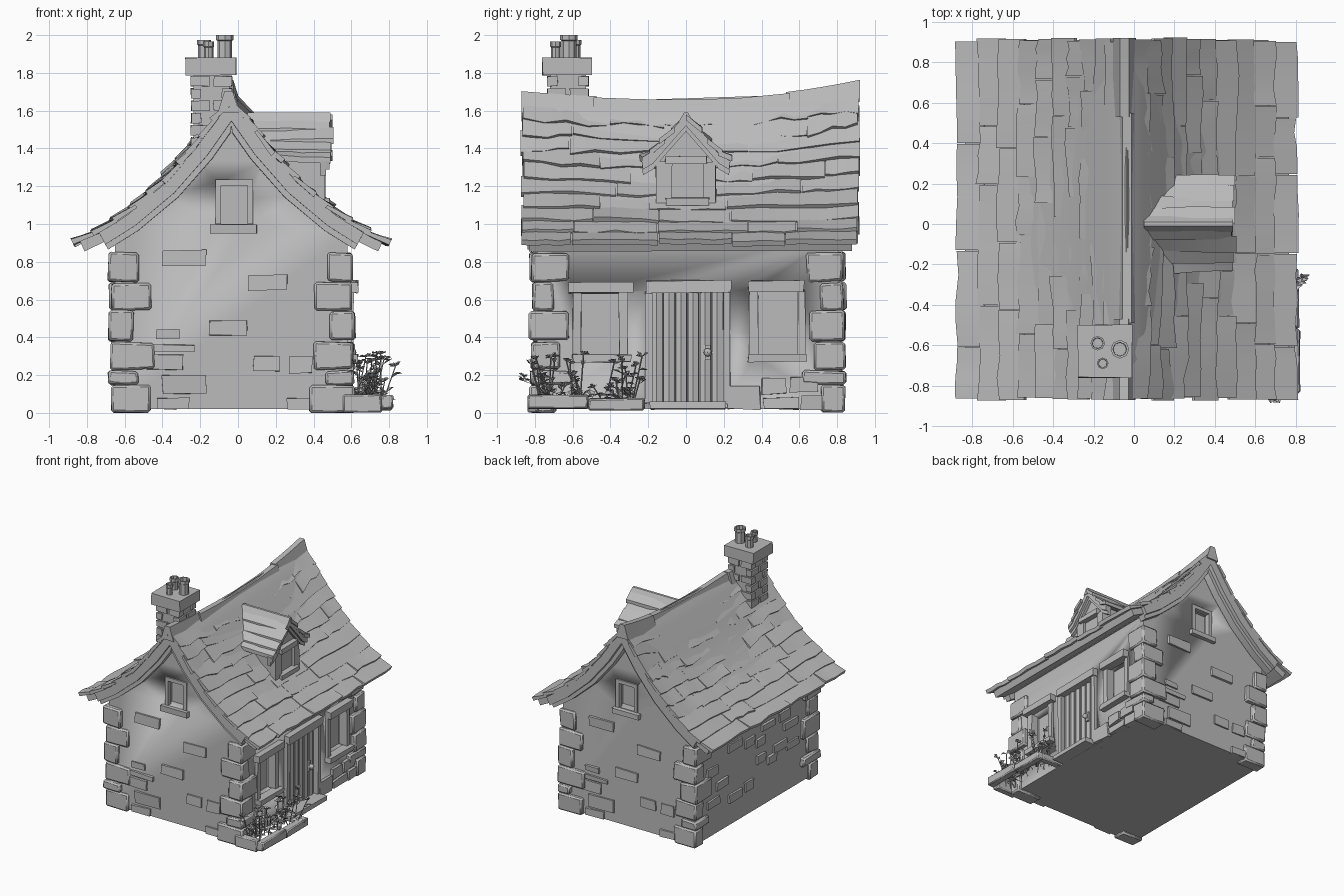
import bpy, bmesh, math, random
from mathutils import Vector, Matrix

if "Cube" in bpy.data.objects:
    bpy.data.objects.remove(bpy.data.objects["Cube"])

random.seed(4)
R = random.uniform
CX = -0.035                                   # ridge line
ROOF = [(0, 1.60), (.08, 1.52), (.18, 1.385), (.35, 1.20), (.55, 1.04), (.70, .95), (.83, .89)]

grey = bpy.data.materials.new("stone_grey")
grey.diffuse_color = (0.5, 0.5, 0.5, 1)
grey.use_nodes = True
grey.node_tree.nodes["Principled BSDF"].inputs["Base Color"].default_value = grey.diffuse_color


def make(name, bm, angle=35, bevel=0):
    bmesh.ops.recalc_face_normals(bm, faces=bm.faces)
    me = bpy.data.meshes.new(name)
    bm.to_mesh(me)
    bm.free()
    me.materials.append(grey)
    ob = bpy.data.objects.new(name, me)
    bpy.context.collection.objects.link(ob)
    for o in bpy.context.selected_objects:
        o.select_set(False)
    ob.select_set(True)
    bpy.context.view_layer.objects.active = ob
    if bevel:
        m = ob.modifiers.new("bevel", 'BEVEL')
        m.width, m.segments = bevel, 1
    bpy.ops.object.shade_smooth_by_angle(angle=math.radians(angle))
    return ob


def loft(bm, rings, caps=True):
    """Skin a list of closed rings."""
    vs = [[bm.verts.new(p) for p in r] for r in rings]
    n = len(vs[0])
    for a, b in zip(vs, vs[1:]):
        for i in range(n):
            bm.faces.new((a[i], a[(i + 1) % n], b[(i + 1) % n], b[i]))
    if caps:
        bm.faces.new(vs[0][::-1])
        bm.faces.new(vs[-1])


def box(bm, x0, x1, y0, y1, z0, z1, j=0):
    q = lambda x, y, z: (x + R(-j, j), y + R(-j, j), max(0, z + R(-j, j)))
    loft(bm, [[q(x0, y0, z), q(x1, y0, z), q(x1, y1, z), q(x0, y1, z)] for z in (z0, z1)])


def interp(pts, d):
    for (a, za), (b, zb) in zip(pts, pts[1:]):
        if d <= b:
            break
    return za + (zb - za) * (d - a) / (b - a)


def roof_pt(s, d, y, lift=0):
    """Point on the sagging roof, lifted along its slope normal."""
    z = interp(ROOF, d)
    t = Vector((.06, interp(ROOF, d + .03) - interp(ROOF, max(d - .03, 0)))).normalized()
    sag = (.05 if y < 0 else .115) * y * y * max(0, (z - .88) / .72)
    return (CX + s * max(0, d - t.y * lift), y, z + sag + t.x * lift)


# walls: one gabled prism with window and door recesses cut in
ds = [.615, .5, .35, .18, .08]
gable = [(-.65, .02), (.58, .02)] + [(CX + d, interp(ROOF, d) - .05) for d in ds] + [(CX, 1.54)] \
    + [(CX - d, interp(ROOF, d) - .05) for d in ds[::-1]]
bm = bmesh.new()
loft(bm, [[(x, y, z) for x, z in gable] for y in (-.79, .81)])
walls = make("walls", bm)
bm = bmesh.new()
for y0, y1, z0, z1 in ((-.57, -.34, .30, .63), (.36, .61, .30, .65), (-.19, .20, .03, .65)):
    box(bm, .51, .7, y0, y1, z0, z1)
for y0, y1 in ((-.9, -.72), (.74, .9)):
    box(bm, -.11, .07, y0, y1, 1.0, 1.22)
cutter = make("recess_cutter", bm)
m = walls.modifiers.new("recess", 'BOOLEAN')
m.object, m.solver = cutter, 'EXACT'
bpy.context.view_layer.objects.active = walls
bpy.ops.object.modifier_apply(modifier="recess")
bpy.data.objects.remove(cutter)

# corner stones, alternating long and short
bm = bmesh.new()
for cx, sx in ((-.65, -1), (.58, 1)):
    for cy, sy in ((-.79, -1), (.81, 1)):
        z = 0
        for i, h in enumerate((.15, .08, .15, .165, .15, .16)):
            lx, ly = ((.19, .10), (.10, .17))[i % 2]
            lx, ly, o = lx + R(-.02, .03), ly + R(-.02, .03), R(.018, .04)
            xs, ys = sorted((cx + sx * o, cx - sx * lx)), sorted((cy + sy * o, cy - sy * ly))
            box(bm, *xs, *ys, z, z + h - .006, .006)
            z += h
make("corner_stones", bm, 30, .012)

# scattered wall stones, standing slightly proud
bm = bmesh.new()
for x0, x1, z0, z1 in ((-.40, -.17, .78, .86), (.05, .26, .65, .73), (-.15, .05, .41, .49),
                       (-.43, -.31, .39, .44), (-.48, -.23, .325, .36), (-.50, -.29, .23, .31),
                       (-.40, -.17, .10, .20), (.08, .22, .22, .30), (.27, .39, .21, .30),
                       (-.43, -.26, .02, .08), (.26, .40, .02, .08)):
    box(bm, x0, x1, -.805, -.77, z0, z1, .005)
    box(bm, -.07 - x1, -.07 - x0, .79, .825, z0, z1, .005)
for y0, y1, z0, z1 in ((.22, .39, .02, .14), (.40, .53, .10, .18), (.55, .70, .11, .19),
                       (.41, .60, .02, .08), (.61, .72, .02, .09), (.68, .78, .40, .48)):
    box(bm, .55, .605, y0, y1, z0, z1, .006)
for k in range(16):
    y, z = -.57 + .155 * (k % 8) + R(-.03, .03), (.12 if k < 8 else .5) + R(0, .28)
    box(bm, -.668, -.62, y, y + R(.1, .2), z, z + R(.05, .08), .005)
make("wall_stones", bm)

# roof core and the two gable trim boards
bm = bmesh.new()
prof = [0, .04, .08, .18, .26, .35, .45, .55, .63, .70, .80]
for s in (-1, 1):
    for y0, y1, top, bot, end in ((-.83, .88, .005, -.055, 11), (-.86, -.80, .0, -.07, 10),
                                  (-.84, -.79, -.05, -.10, 10), (.85, .91, .0, -.07, 10),
                                  (.82, .88, -.05, -.10, 10)):
        loft(bm, [[roof_pt(s, d, y0, top), roof_pt(s, d, y1, top),
                   roof_pt(s, d, y1, bot), roof_pt(s, d, y0, bot)] for d in prof[:end]])
make("roof_core_and_trim", bm)

# overlapping crooked roof planks
bm = bmesh.new()
edges = [.83, .72, .62, .52, .43, .345, .27, .205, .145, .09, .03]
for s in (-1, 1):
    for lo, hi in zip(edges, edges[1:]):
        y = -.865 + R(-.01, .01)
        while y < .9:
            end = y + R(.25, .6)
            if end > .75:
                end = .915 + R(-.01, .012)
            rings, n = [], 4
            up, tilt = R(.022, .038), R(-.018, .018)
            for k in range(n + 1):
                yy = y + (end - y - .004) * k / n
                d = min(.835, lo + R(-.008, .012) + tilt * (k / n - .5))
                u = up + R(-.007, .007)
                h = max(0, hi - .02)
                rings.append([roof_pt(s, d, yy, u), roof_pt(s, h, yy, .014),
                              roof_pt(s, h, yy, -.004), roof_pt(s, d, yy, u - .03)])
            loft(bm, rings)
            y = end
make("roof_planks", bm, 40)

# ridge caps
bm = bmesh.new()
for y0, y1, w, dx, up in ((-.87, -.47, .058, -.015, .065), (-.49, .55, .055, 0, .058), (.53, .92, .058, -.012, .066)):
    rings = []
    for k in range(5):
        y = y0 + (y1 - y0) * k / 4
        x, _, z = roof_pt(1, 0, y)
        x += dx
        rings.append([(x - w, y, z - .05), (x - .022, y, z + up), (x + .022, y, z + up), (x + w, y, z - .05)])
    loft(bm, rings)
make("ridge_caps", bm)

# chimney shaft, cap and proud bricks
bm = bmesh.new()
box(bm, -.235, -.045, -.72, -.53, 1.2, 1.8)
box(bm, -.277, -.01, -.76, -.50, 1.79, 1.88, .003)
for cx, sx in ((-.235, -1), (-.045, 1)):
    for cy, sy in ((-.72, -1), (-.53, 1)):
        for i in range(7):
            lx, ly = ((.085, .04), (.04, .085))[i % 2]
            z = 1.34 + i * .065
            box(bm, *sorted((cx + sx * .014, cx - sx * lx)), *sorted((cy + sy * .014, cy - sy * ly)), z, z + .052, .003)
make("chimney", bm)

# hollow chimney pots
bm = bmesh.new()
for px, py, r, top in ((-.18, -.59, .036, 1.975), (-.07, -.62, .046, 2.0), (-.155, -.69, .029, 1.965)):
    loft(bm, [[(px + q * math.cos(a * math.pi / 4), py + q * math.sin(a * math.pi / 4), z) for a in range(8)]
              for q, z in ((r * .85, 1.87), (r * .85, top - .03), (r, top - .025), (r, top),
                           (r * .75, top), (r * .7, 1.9))])
make("chimney_pots", bm)

# dormer: gabled box, crooked planks, trim, window frame
DORM = [(0, 1.565), (.10, 1.455), (.18, 1.365), (.25, 1.325)]
bm = bmesh.new()
loft(bm, [[(x, -.155, 1.06), (x, .155, 1.06), (x, .155, 1.38), (x, 0, 1.53), (x, -.155, 1.38)] for x in (.06, .44)])
for y0, y1, z0, z1 in ((-.16, -.075, 1.10, 1.33), (.09, .16, 1.10, 1.33)):
    box(bm, .41, .462, y0, y1, z0, z1, .003)
box(bm, .41, .485, -.11, .11, 1.32, 1.36, .004)
box(bm, .41, .485, -.11, .12, 1.10, 1.14, .004)
make("dormer_walls", bm)
bm = bmesh.new()
for s in (-1, 1):
    for lo, hi in ((.24, .17), (.19, .115), (.135, .06), (.08, 0)):
        zl, zh = interp(DORM, lo), interp(DORM, hi)
        x0, x1 = .0 + lo * .75, .495 + R(-.012, .015)
        a, b, c = R(-.008, .008), R(-.008, .008), R(-.008, .008)
        loft(bm, [[(x, s * (lo + j), zl + .03 + j), (x, s * hi, zh + .015), (x, s * hi, zh - .015), (x, s * (lo + j), zl + j)]
                  for x, j in ((x0, a), (x0 * .5 + x1 * .5, b), (x1, c))])
    for x0, x1, t in ((.455, .485, .045), (.435, .465, .075)):
        loft(bm, [[(x0, s * d, z), (x1, s * d, z), (x1, s * d * .97, z - t), (x0, s * d * .97, z - t)] for d, z in DORM[:3] + [(.235, 1.333)]])
loft(bm, [[(x, -.04, 1.54), (x, -.01, 1.59), (x, .01, 1.59), (x, .04, 1.54)] for x in (.05, .49)])
make("dormer_roof", bm)

# front door planks and handle
bm = bmesh.new()
for k in range(6):
    y, o = -.185 + k * .064, R(0, .012)
    loft(bm, [[(.52, y, z), (.565 + o, y + .003, z), (.575 + o, y + .03, z), (.565 + o, y + .06, z), (.52, y + .061, z)]
              for z in (.05, .25, .45, .64)])
bmesh.ops.create_uvsphere(bm, u_segments=8, v_segments=6, radius=.022, matrix=Matrix.Translation((.605, .115, .32)))
box(bm, .57, .59, .10, .13, .28, .36)
make("door", bm)

# timber and stone surrounds of door and windows
bm = bmesh.new()
for b in ((.56, .63, -.21, .24, .635, .70), (.54, .61, .195, .235, .05, .64), (.54, .61, -.215, -.18, .05, .64),
          (.50, .68, -.19, .21, .02, .06),
          (.56, .635, -.62, -.28, .635, .69), (.56, .635, -.60, -.29, .27, .31),
          (.53, .60, -.60, -.555, .31, .64), (.53, .60, -.355, -.31, .31, .64),
          (.56, .635, .33, .625, .64, .70), (.56, .635, .33, .64, .27, .31),
          (.53, .60, .335, .38, .31, .65), (.53, .60, .59, .63, .31, .65)):
    box(bm, *b, .004)
for y0, y1 in ((-.825, -.77), (.79, .845)):      # gable windows
    box(bm, -.145, .10, y0, y1, .95, .995, .003)
for cy, s in ((-.79, 1), (.81, -1)):
    for x0, x1, z0, z1 in ((-.12, -.09, 1.0, 1.23), (.05, .08, 1.0, 1.23), (-.12, .08, 1.205, 1.235)):
        box(bm, x0, x1, *sorted((cy - s * .012, cy + s * .03)), z0, z1)
make("surrounds_and_sills", bm)

# flower bed border
bm = bmesh.new()
for b in ((.76, .82, -.84, -.52, .02, .095), (.755, .815, -.515, -.22, .015, .075),
          (.56, .76, -.84, -.78, .0, .10), (.56, .76, -.275, -.22, .02, .08)):
    box(bm, *b, .005)
make("flower_bed_border", bm, 30, .008)

# plants: thin stems carrying folded leaves
bm = bmesh.new()


def leaf(p, length, width):
    a = R(0, 2 * math.pi)
    d = Vector((math.cos(a), math.sin(a), R(-.2, .9))).normalized()
    w = d.cross(Vector((0, 0, 1))).normalized() * width
    mid = p + d * length * .5
    v = [bm.verts.new(q) for q in (p, mid + w + Vector((0, 0, .012)), p + d * length, mid - w + Vector((0, 0, .012)))]
    bm.faces.new((v[0], v[1], v[2]))
    bm.faces.new((v[0], v[2], v[3]))


for k in range(26):
    base = Vector((R(.62, .76), R(-.78, -.28), .03))
    tip = base + Vector((R(-.02, .08), R(-.07, .07), R(.08, .29)))
    if k < 2:
        tip = Vector((.68 + .03 * k, -.86, .17 + .02 * k))
    t = Vector((.004, 0, 0)), Vector((-.002, .004, 0)), Vector((-.002, -.004, 0))
    loft(bm, [[base + q for q in t], [tip + q for q in t]])
    for i in range(3):
        leaf(base.lerp(tip, R(.2, .9)), R(.04, .065), .014)
    for i in range(5):
        leaf(tip, R(.025, .045), .013)
    leaf(base + Vector((0, 0, .05)), R(.07, .1), .025)
make("plants", bm)
